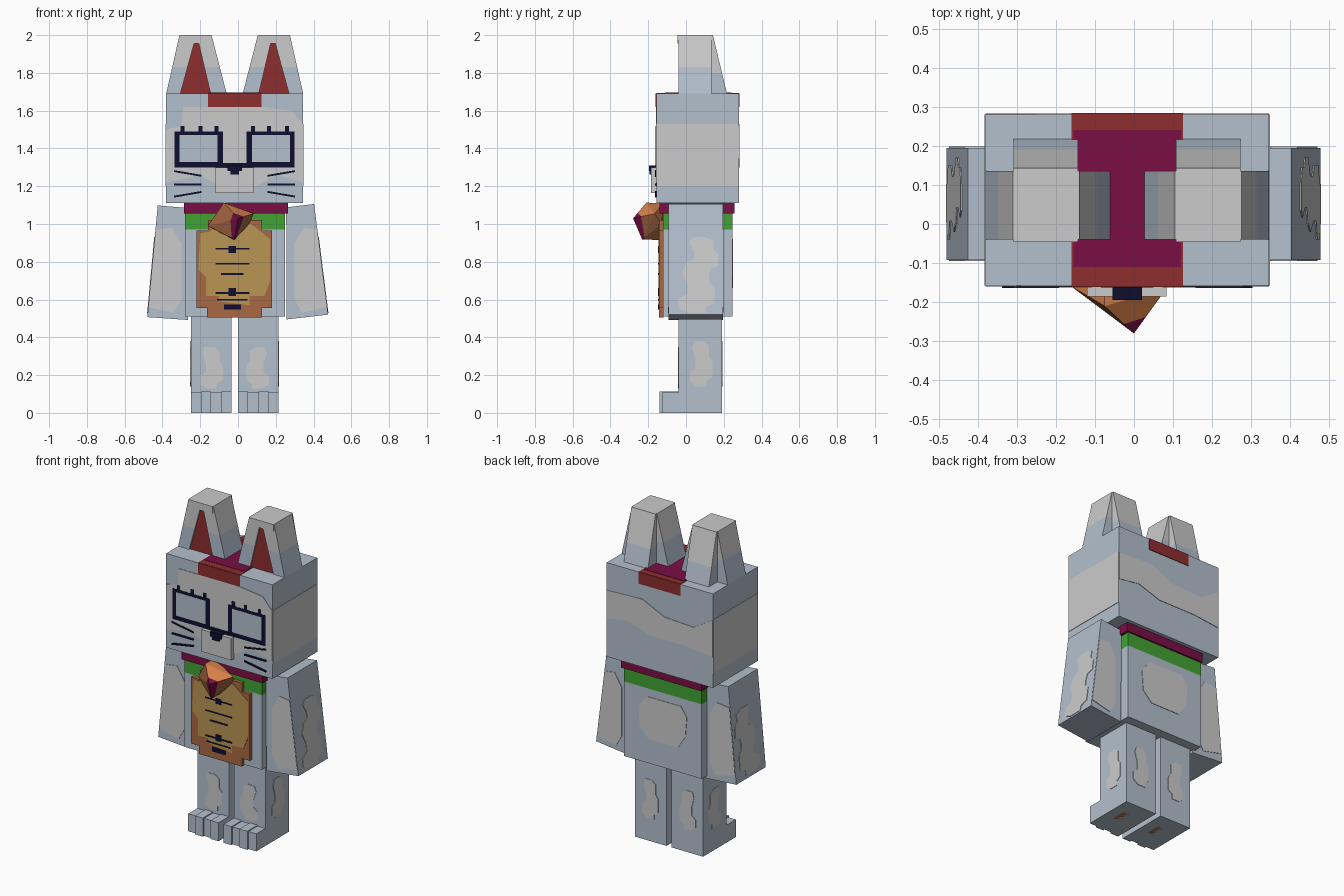
import bpy, bmesh
from mathutils import Vector

cube = bpy.data.objects.get("Cube")
if cube:
    bpy.data.objects.remove(cube)


def material(name, rgb):
    lin = [((c / 255 + 0.055) / 1.055) ** 2.4 for c in rgb] + [1.0]
    m = bpy.data.materials.new(name)
    m.use_nodes = True
    m.diffuse_color = lin
    m.node_tree.nodes["Principled BSDF"].inputs["Base Color"].default_value = lin
    return m


blue = material("pale_blue", (180, 192, 206))
grey = material("light_grey", (203, 203, 204))
red = material("dark_red", (142, 46, 46))
purple = material("plum", (122, 14, 68))
navy = material("navy", (14, 14, 48))
green = material("green", (66, 162, 50))
gold = material("gold", (186, 150, 82))
copper = material("copper", (168, 104, 66))
orange = material("orange", (218, 130, 74))


def finish(name, bm, mats):
    bmesh.ops.recalc_face_normals(bm, faces=bm.faces)
    me = bpy.data.meshes.new(name)
    bm.to_mesh(me)
    bm.free()
    for m in mats:
        me.materials.append(m)
    ob = bpy.data.objects.new(name, me)
    bpy.context.collection.objects.link(ob)
    return ob


def prism(name, pts, axis, lo, hi, mat, upper=None, split=0, skew=None):
    """Extrude a profile along an axis; optionally recolour above a height."""
    place = {"x": lambda u, v, d: (d, u, v), "y": lambda u, v, d: (u, d, v),
             "z": lambda u, v, d: (u, v, d)}[axis]
    bm = bmesh.new()
    a = [bm.verts.new(place(u, v, lo)) for u, v in pts]
    b = [bm.verts.new(place(u, v, hi)) for u, v in pts]
    bm.faces.new(a)
    bm.faces.new(b[::-1])
    for i in range(len(pts)):
        j = (i + 1) % len(pts)
        bm.faces.new((a[i], a[j], b[j], b[i]))
    if upper:
        bmesh.ops.bisect_plane(bm, geom=bm.verts[:] + bm.edges[:] + bm.faces[:],
                               plane_co=(0, 0, split), plane_no=(0, 0, 1))
        for f in bm.faces:
            f.material_index = int(f.calc_center_median().z > split)
    if skew:
        for v in bm.verts:
            v.co.x += skew(v.co.z)
    return finish(name, bm, [mat, upper] if upper else [mat])


def rect(u0, u1, v0, v1):
    return [(u0, v0), (u1, v0), (u1, v1), (u0, v1)]


def box(name, x, y, z, mat, **kw):
    return prism(name, rect(*x, *z), "y", *y, mat, **kw)


def paint(name, pts, axis, d, mat, t=0.003, **kw):
    return prism(name, pts, axis, d - t, d + t, mat, **kw)


def blob(u0, u1, v0, v1):
    """Stepped irregular fur patch filling a rectangle."""
    shape = [(.3, 0), (.75, 0), (.75, .12), (1, .2), (1, .55), (.85, .65), (.85, .9),
             (.6, 1), (.2, 1), (.1, .85), (.25, .6), (.25, .4), (0, .3), (0, .1)]
    return [(u0 + (u1 - u0) * a, v0 + (v1 - v0) * b) for a, b in shape]


# Head with fur markings
FRONT, BACK = -0.157, 0.28
box("head", (-.38, .345), (FRONT, BACK), (1.11, 1.69), blue)
paint("face_fur", [(-.38, 1.22), (-.2, 1.26), (-.1, 1.2), (.1, 1.2), (.2, 1.26), (.345, 1.22),
                   (.345, 1.53), (.28, 1.6), (.125, 1.62), (-.29, 1.62), (-.3, 1.52), (-.38, 1.5)],
      "y", FRONT, grey)
for side, x in (("right", -.38), ("left", .345)):
    paint(side + "_cheek_fur", rect(FRONT, BACK, 1.2, 1.53), "x", x, grey)
paint("head_back_fur", [(.345, 1.35), (.2, 1.37), (.05, 1.32), (-.2, 1.32), (-.38, 1.3), (-.38, 1.53),
                        (-.25, 1.45), (-.05, 1.46), (.1, 1.53), (.345, 1.52)], "y", BACK, grey)

# Band over the crown
paint("crown_band", rect(-.16, .125, FRONT, BACK), "z", 1.69, red)
paint("crown_patch", rect(-.155, .12, -.11, .24), "z", 1.69, purple, t=.005)
for side, y in (("front", FRONT), ("back", BACK)):
    paint(side + "_band", rect(-.16, .125, 1.62, 1.692), "y", y, red, t=.004)

# Paired parts; the right side is measured and the left is mirrored
for side in ("right", "left"):
    def mx(pts):
        return pts if side == "right" else [(-.035 - u, v) for u, v in pts]

    # Ear: two leaning slabs, back wedge, cap and red lining
    prism(side + "_ear_outer", mx([(-.38, 1.69), (-.305, 1.69), (-.23, 1.965), (-.22, 2), (-.31, 2)]),
          "y", -.04, .135, blue, upper=grey, split=1.83)
    prism(side + "_ear_inner", mx([(-.06, 1.69), (-.145, 1.69), (-.21, 1.965), (-.22, 2), (-.14, 2)]),
          "y", -.04, .135, blue, upper=grey, split=1.83)
    prism(side + "_ear_lining", mx([(-.31, 1.69), (-.14, 1.69), (-.2, 1.955), (-.24, 1.955)]),
          "y", -.032, .1, red)
    xs = sorted(u for u, v in mx([(-.308, 0), (-.143, 0)]))
    prism(side + "_ear_back", [(.1, 1.69), (.217, 1.69), (.143, 1.998), (.1, 1.998)], "x", *xs,
          blue, upper=grey, split=1.8)
    box(side + "_ear_cap", xs, (-.046, .143), (1.955, 2), grey)

    # Eye frame, lens and lashes
    paint(side + "_eye_frame", mx(rect(-.335, -.08, 1.3, 1.49)), "y", FRONT, navy, t=.004)
    paint(side + "_eye_lens", mx(rect(-.31, -.108, 1.327, 1.472)), "y", FRONT, blue, t=.005)
    for i, u in enumerate((-.305, -.21, -.125)):
        paint(f"{side}_lash_{i}", mx(rect(u, u + .022, 1.48, 1.518)), "y", FRONT, navy, t=.004)

    # Whiskers
    for i, (far, near) in enumerate(((1.28, 1.255), (1.21, 1.21), (1.145, 1.17))):
        paint(f"{side}_whisker_{i}", mx([(-.338, far - .005), (-.192, near - .005),
                                         (-.192, near + .005), (-.338, far + .005)]),
              "y", FRONT, navy, t=.007)

    # Leg, toes and sole pad
    prism(side + "_leg", mx(rect(-.25, -.035, 0, .515)), "y", -.04, .19, blue)
    for i in range(4):
        u = -.25 + i * .0538
        prism(f"{side}_toe_{i}", mx(rect(u, u + .0538, 0, .108 + .006 * (i % 2))), "y",
              -.14 if i % 2 else -.128, -.04, blue)
    paint(side + "_sole_pad", mx(rect(-.185, -.1, 0, .09)), "z", .003, copper)
    paint(side + "_leg_front_fur", mx(blob(-.2, -.08, .13, .35)), "y", -.04, grey)
    paint(side + "_leg_back_fur", mx(blob(-.2, -.09, .14, .38)), "y", .19, grey)
    paint(side + "_leg_side_fur", blob(.02, .14, .14, .38), "x", mx([(-.25, 0)])[0][0], grey)

# Bridge, muzzle and nose
paint("eye_bridge", rect(-.085, .05, 1.3, 1.322), "y", FRONT, navy, t=.005)
box("muzzle", (-.12, .083), (-.185, FRONT), (1.165, 1.3), grey)
box("nose", (-.055, .02), (-.195, FRONT), (1.28, 1.309), navy)
box("nose_tip", (-.04, .005), (-.194, FRONT), (1.262, 1.282), navy)

# Body, collar and back fur
box("body", (-.28, .25), (-.122, .247), (.51, 1.06), blue, upper=green, split=.97)
box("collar", (-.286, .265), (-.14, .257), (1.055, 1.112), purple)
paint("body_back_fur", [(-.12, .66), (.08, .66), (.14, .72), (.15, .85), (.09, .92), (-.14, .92),
                        (-.18, .86), (-.17, .74)], "y", .247, grey)

# Chest plaque with notched corners and plain dark marks
prism("plaque", [(-.165, .505), (.127, .505), (.127, .555), (.18, .555), (.18, .965), (.127, .965),
                 (.127, 1.02), (-.16, 1.02), (-.16, .965), (-.22, .965), (-.22, .555), (-.165, .555)],
      "y", -.143, -.12, copper)
paint("plaque_field", [(-.1, .59), (.06, .57), (.06, .62), (.14, .62), (.17, .7), (.17, .92), (.12, .96),
                       (.07, 1.0), (-.1, 1.0), (-.15, .96), (-.2, .95), (-.21, .76), (-.17, .72),
                       (-.17, .62), (-.1, .62)], "y", -.143, gold)
for i, (w, z, h) in enumerate(((.09, .868, .008), (.02, .865, .035), (.09, .79, .008), (.06, .735, .01),
                               (.09, .635, .01), (.02, .64, .04), (.08, .6, .008), (.045, .56, .026))):
    paint(f"plaque_mark_{i}", rect(-.03 - w, -.03 + w, z - h / 2, z + h / 2), "y", -.143, navy, t=.005)

# Tapered, slightly tilted arms
arms = {"right": [(-.425, 1.098), (-.268, 1.085), (-.265, .492), (-.48, .507)],
        "left": [(.403, 1.106), (.255, 1.088), (.258, .495), (.477, .52)]}
for side, pts in arms.items():
    prism(side + "_arm", pts, "y", -.092, .195, blue)
    (x1, z1), (x0, z0) = pts[0], pts[3]

    def edge(z):
        return x0 + (x1 - x0) * (z - z0) / (z1 - z0)

    s = 1 if side == "left" else -1
    for where, y in (("front", -.092), ("back", .195)):
        paint(f"{side}_arm_{where}_fur", [(edge(.56) - s * .002, .56), (s * .34, .53), (s * .3, .6),
                                          (s * .3, .9), (s * .35, .98), (edge(.97) - s * .002, .97)],
              "y", y, grey)
    paint(side + "_arm_side_fur", blob(-.04, .15, .53, .78), "x", 0, grey, skew=edge)
    paint(side + "_arm_upper_fur", blob(.0, .17, .74, .93), "x", 0, grey, skew=edge)

# Faceted gem at the throat
bm = bmesh.new()
for co in ((0, -.28, 1.03), (-.075, -.21, 1.113), (.083, -.165, 1.055), (-.02, -.232, .918),
           (-.16, -.16, .99), (-.075, -.12, 1.11), (-.02, -.12, .915), (.06, -.13, 1.0)):
    bm.verts.new(co)
bmesh.ops.convex_hull(bm, input=bm.verts[:])
bmesh.ops.bisect_plane(bm, geom=bm.verts[:] + bm.edges[:] + bm.faces[:],
                       plane_co=(0, -.243, 1.03), plane_no=Vector((.25, -1, -.25)))
bmesh.ops.recalc_face_normals(bm, faces=bm.faces)
for f in bm.faces:
    f.normal_update()
    c = f.calc_center_median() - Vector((0, -.243, 1.03))
    if c.dot(Vector((.25, -1, -.25))) > 0:
        f.material_index = 2
    else:
        f.material_index = 1 if f.normal.z > .25 else 0
finish("throat_gem", bm, [copper, orange, purple])
